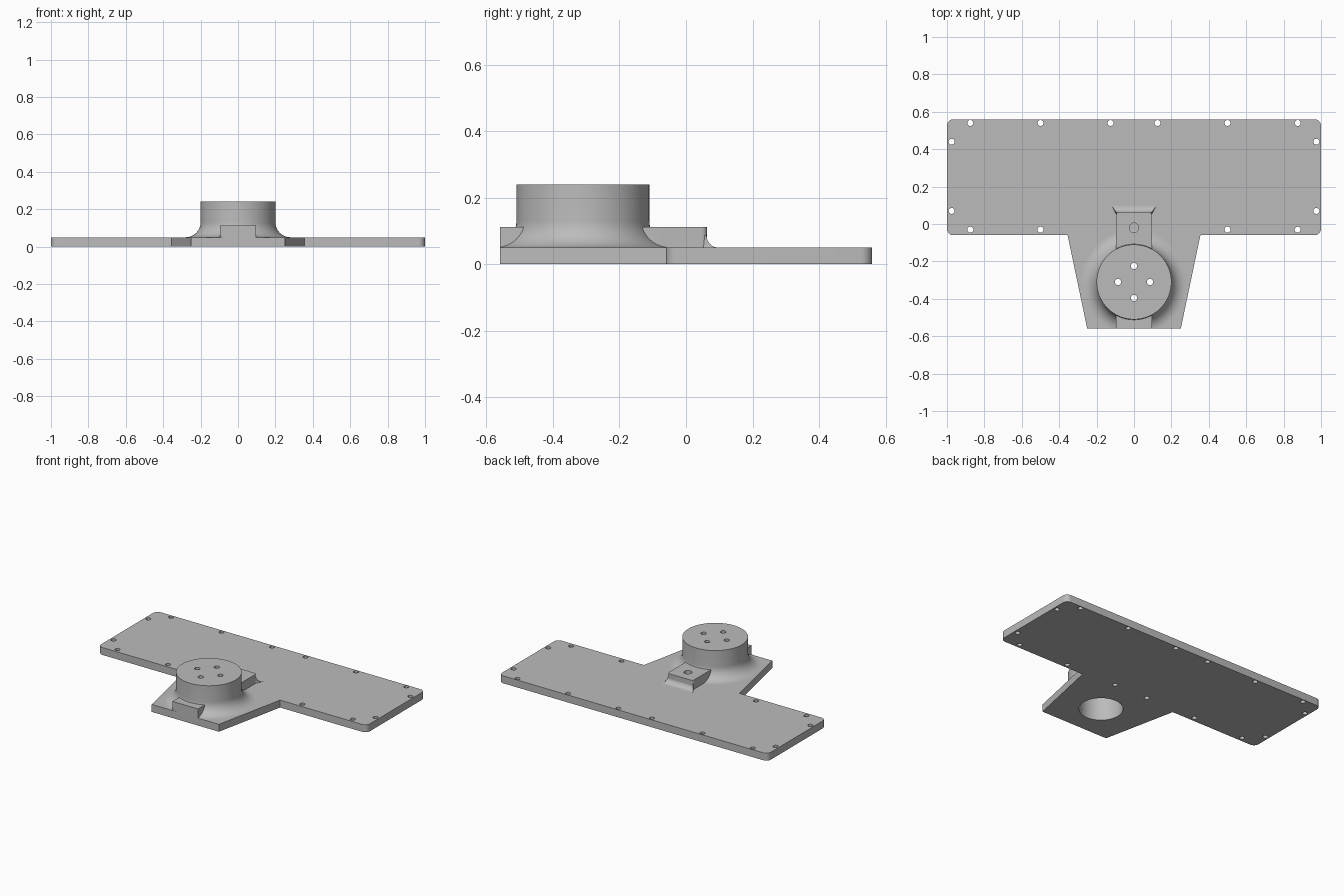
import bpy, bmesh
from math import sin, cos, pi, radians
from mathutils import Vector

old = bpy.data.objects.get("Cube")
if old:
    bpy.data.objects.remove(old, do_unlink=True)

grey = bpy.data.materials.new("plain grey")
grey.use_nodes = True
tone = (0.5, 0.5, 0.5, 1)
grey.diffuse_color = tone
grey.node_tree.nodes["Principled BSDF"].inputs["Base Color"].default_value = tone

T = 0.05              # plate thickness
FRONT = -0.56         # front edge of the tongue
HUB = (0, -0.31)      # hub axis
HUB_R, HUB_TOP, FILLET = 0.2, 0.24, 0.08
BAR_W, BAR_TOP, BAR_END = 0.095, 0.112, 0.063


def ring(centre, r, n=64, start=0, sweep=2 * pi, closed=True):
    """Points on a circle or arc."""
    steps = n if closed else n - 1
    return [(centre[0] + r * cos(start + sweep * i / steps),
             centre[1] + r * sin(start + sweep * i / steps)) for i in range(n)]


def add_loft(bm, rows):
    """Join outlines, given as (points, z), into a capped solid."""
    loops = [[bm.verts.new((x, y, z)) for x, y in pts] for pts, z in rows]
    for a, b in zip(loops, loops[1:]):
        for i in range(len(a)):
            j = (i + 1) % len(a)
            bm.faces.new((a[i], a[j], b[j], b[i]))
    bm.faces.new(loops[0][::-1])
    bm.faces.new(loops[-1])


def make(name, *solids):
    bm = bmesh.new()
    for rows in solids:
        add_loft(bm, rows)
    bmesh.ops.recalc_face_normals(bm, faces=bm.faces)
    mesh = bpy.data.meshes.new(name)
    bm.to_mesh(mesh)
    bm.free()
    mesh.materials.append(grey)
    ob = bpy.data.objects.new(name, mesh)
    bpy.context.collection.objects.link(ob)
    return ob


def activate(ob):
    bpy.ops.object.select_all(action='DESELECT')
    ob.select_set(True)
    bpy.context.view_layer.objects.active = ob


def cut(ob, cutter):
    activate(ob)
    mod = ob.modifiers.new("cut", 'BOOLEAN')
    mod.operation, mod.solver, mod.object = 'DIFFERENCE', 'EXACT', cutter
    bpy.ops.object.modifier_apply(modifier=mod.name)


def drill(centre, r, z0, z1, n=24):
    pts = ring(centre, r, n)
    return [(pts, z0), (pts, z1)]


def mirrored(half):
    """Complete a right-hand outline with its left-hand copy."""
    return half + [(-x, y) for x, y in reversed(half)]


# Plate with rounded corners and a tapering tongue
c = 0.035
half = [(0.25, FRONT), (0.355, -0.06)]
half += ring((1 - c, -0.06 + c), c, 8, -pi / 2, pi / 2, False)
half += ring((1 - c, 0.56 - c), c, 8, 0, pi / 2, False)
outline = mirrored(half)
plate = make("base_plate", [(outline, 0), (outline, T)])

# Round hub with a concave foot, trimmed at the tongue's front edge
rows = [(HUB_R + FILLET, 0.03)]
for i in range(13):
    a = i / 12 * pi / 2
    rows.append((HUB_R + FILLET * (1 - sin(a)), T + FILLET * (1 - cos(a))))
rows.append((HUB_R, HUB_TOP))
hub = make("hub", [([(x, max(y, FRONT)) for x, y in ring(HUB, r, 96)], z)
                   for r, z in rows])

# Raised bar running under the hub
c = 0.015
half = [(BAR_W, FRONT)] + ring((BAR_W - c, BAR_END - c), c, 6, 0, pi / 2, False)
outline = mirrored(half)
bar = make("raised_bar", [(outline, 0.03), (outline, BAR_TOP)])

# Concave flare at the back end of the bar
rows = []
for i in range(9):
    a = i / 8 * pi / 2
    d = 0.036 * (1 - sin(a))
    rows.append((mirrored([(BAR_W - 0.01, BAR_END - 0.03),
                           (BAR_W + 0.65 * d, BAR_END + d - 0.001)]),
                 T + 0.036 * (1 - cos(a))))
flare = make("bar_flare", rows)

# Screw holes around the plate, the inner front pair being blind
screws = [(s * x, y) for s in (-1, 1) for x, y in (
    (0.875, 0.54), (0.5, 0.54), (0.125, 0.54), (0.875, -0.03),
    (0.5, -0.03), (0.975, 0.44), (0.975, 0.07))]
screw_cutter = make("screw_cutter",
                    *[drill(p, 0.016, -0.1, 0.2) for p in screws],
                    *[drill((s * 0.125, -0.03), 0.016, -0.1, 0.042) for s in (-1, 1)])

# Pocket beneath the hub, four holes in its top, and the hole in the bar
pocket_cutter = make("pocket_cutter", drill(HUB, 0.133, -0.1, 0.19, 64))
top_cutter = make("top_hole_cutter",
                  *[drill(p, 0.017, 0.15, 0.4) for p in ring(HUB, 0.086, 4)])
bar_cutter = make("bar_hole_cutter", drill((0, -0.02), 0.025, -0.1, 0.3))

cut(plate, screw_cutter)
for part in (plate, hub, bar):
    cut(part, pocket_cutter)
cut(hub, top_cutter)
cut(bar, bar_cutter)
for cutter in (screw_cutter, pocket_cutter, top_cutter, bar_cutter):
    bpy.data.objects.remove(cutter, do_unlink=True)

for part in (plate, hub, bar, flare):
    activate(part)
    bpy.ops.object.shade_smooth_by_angle(angle=radians(30))
